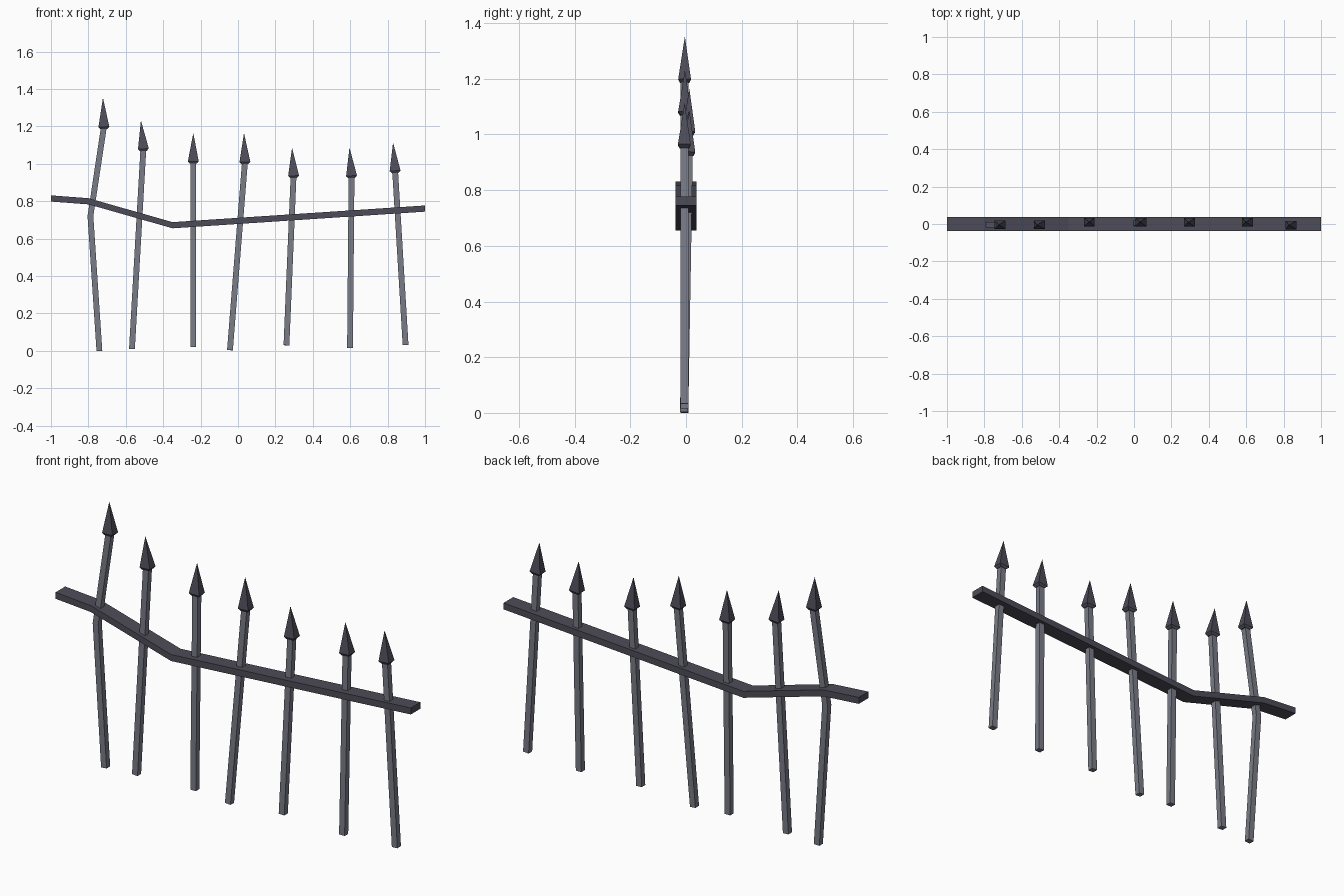
import bpy, bmesh
from mathutils import Vector

if "Cube" in bpy.data.objects:
    bpy.data.objects.remove(bpy.data.objects["Cube"])


def material(name, rgb):
    m = bpy.data.materials.new(name)
    m.diffuse_color = (*rgb, 1)
    m.use_nodes = True
    m.node_tree.nodes["Principled BSDF"].inputs["Base Color"].default_value = m.diffuse_color
    return m


STEEL = material("weathered_grey", (0.195, 0.202, 0.242))
IRON = material("dark_iron", (0.076, 0.073, 0.098))


def sweep(name, rings, mat):
    """Skin a list of 4-point rings (or a single closing tip point) into a solid."""
    bm = bmesh.new()
    loops = [[bm.verts.new(p) for p in r] for r in rings]
    for a, b in zip(loops, loops[1:]):
        for i in range(4):
            j = (i + 1) % 4
            bm.faces.new((a[i], a[j], b[0]) if len(b) == 1 else (a[i], a[j], b[j], b[i]))
    for end in (loops[0], loops[-1]):
        if len(end) == 4:
            bm.faces.new(end)
    bmesh.ops.recalc_face_normals(bm, faces=bm.faces)
    me = bpy.data.meshes.new(name)
    bm.to_mesh(me)
    bm.free()
    me.materials.append(mat)
    ob = bpy.data.objects.new(name, me)
    bpy.context.collection.objects.link(ob)
    return ob


def square(center, axis, hx, hy):
    """Rectangle across the given axis, sides kept along x and y."""
    side = Vector((0, 1, 0)).cross(axis).normalized()
    deep = axis.cross(side).normalized()
    return [center + side * hx * sx + deep * hy * sy
            for sx, sy in ((-1, -1), (1, -1), (1, 1), (-1, 1))]


def picket(n, path, tip):
    # shaft, following its path (one picket is bent)
    pts = [Vector(p) for p in path]
    rings = []
    for i, p in enumerate(pts):
        axis = (pts[min(i + 1, len(pts) - 1)] - pts[max(i - 1, 0)]).normalized()
        rings.append(square(p, axis, 0.0155, 0.0145))
    sweep(f"picket_shaft_{n}", rings, STEEL)
    # four-sided spear head with a shallow tapered underside
    base, tip = pts[-1], Vector(tip)
    axis = (tip - base).normalized()
    sweep(f"spear_head_{n}", [
        square(base - axis * 0.012, axis, 0.0175, 0.0165),
        square(base, axis, 0.029, 0.023),
        [tip]], IRON)


# pickets: shaft path from the ground up, then the spear tip
pickets = [
    ([(-0.741, -0.006, 0.0), (-0.789, -0.005, 0.72), (-0.717, -0.005, 1.198)], (-0.722, -0.004, 1.353)),
    ([(-0.567, -0.006, 0.01), (-0.506, -0.005, 1.08)], (-0.519, -0.004, 1.232)),
    ([(-0.239, -0.006, 0.02), (-0.239, 0.010, 1.013)], (-0.239, 0.012, 1.165)),
    ([(-0.043, -0.007, 0.004), (0.037, 0.010, 1.010)], (0.032, 0.012, 1.165)),
    ([(0.259, -0.006, 0.03), (0.297, 0.009, 0.936)], (0.289, 0.009, 1.087)),
    ([(0.599, -0.006, 0.016), (0.607, 0.010, 0.936)], (0.596, 0.012, 1.087)),
    ([(0.896, -0.006, 0.032), (0.840, -0.006, 0.963)], (0.829, -0.005, 1.114)),
]
for n, (path, tip) in enumerate(pickets, 1):
    picket(n, path, tip)

# bent cross rail
rail = [(-1.0, 0.815), (-0.8, 0.80), (-0.35, 0.672), (1.0, 0.761)]
sweep("cross_rail", [
    [Vector((x, y, z + h)) for y, h in
     ((-0.0385, -0.0165), (0.0385, -0.0165), (0.0385, 0.0165), (-0.0385, 0.0165))]
    for x, z in rail], IRON)
